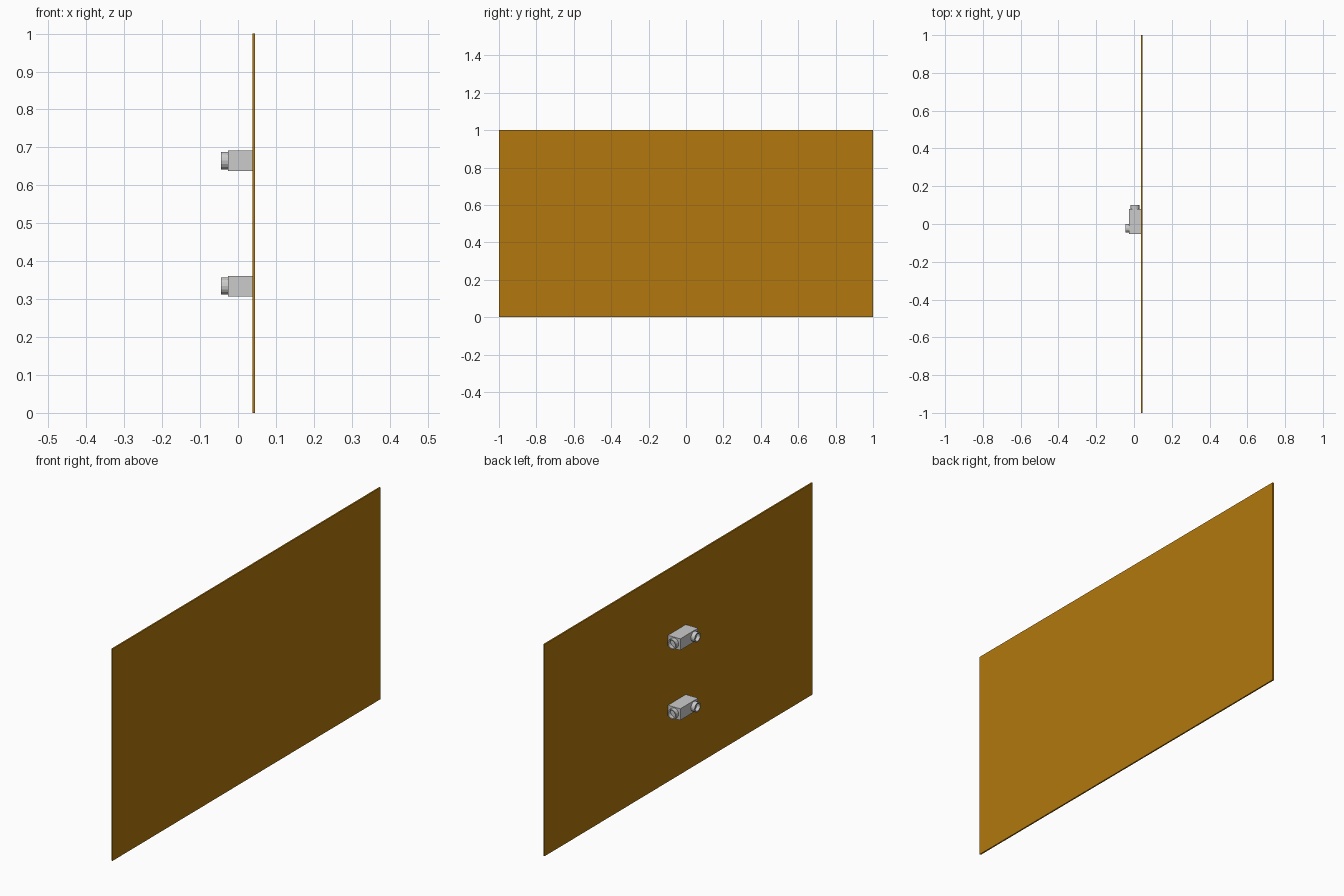
import bpy, bmesh
from mathutils import Matrix, Vector

if "Cube" in bpy.data.objects:
    bpy.data.objects.remove(bpy.data.objects["Cube"])


def finish(bm, name, mat=None):
    bmesh.ops.recalc_face_normals(bm, faces=bm.faces)
    me = bpy.data.meshes.new(name)
    bm.to_mesh(me)
    bm.free()
    ob = bpy.data.objects.new(name, me)
    bpy.context.collection.objects.link(ob)
    if mat:
        me.materials.append(mat)
    return ob


def box(name, lo, hi, mat=None):
    lo, hi = Vector(lo), Vector(hi)
    bm = bmesh.new()
    m = Matrix.Translation((lo + hi) / 2) @ Matrix.Diagonal((*(hi - lo), 1))
    bmesh.ops.create_cube(bm, size=1, matrix=m)
    return finish(bm, name, mat)


def socket(name, base, direction, length, radius, inner, sides=16):
    """Short round stub with a recessed end face, pointing along direction."""
    rot = Vector(direction).to_track_quat('Z', 'Y').to_matrix().to_4x4()
    bm = bmesh.new()
    rings = []
    for r, h in ((radius, 0), (radius, length), (inner, length), (inner, 0.002)):
        ring = bmesh.ops.create_circle(bm, segments=sides, radius=r,
                                       matrix=Matrix.Translation((0, 0, h)))
        rings.append(ring["verts"])
    for a, b in zip(rings, rings[1:]):
        for i in range(sides):
            j = (i + 1) % sides
            bm.faces.new((a[i], a[j], b[j], b[i]))
    bm.faces.new(rings[0])
    bm.faces.new(rings[-1])
    bm.transform(Matrix.Translation(base) @ rot)
    return finish(bm, name)


# Upright board
wood = bpy.data.materials.new("board_orange")
wood.diffuse_color = (0.45, 0.19, 0.004, 1)
wood.use_nodes = True
wood.node_tree.nodes["Principled BSDF"].inputs["Base Color"].default_value = wood.diffuse_color
box("board", (0.038, -1, 0), (0.045, 1, 1), wood)

# Two block fittings on the back of the board, each with two round sockets
for label, z in (("lower", 0.3345), ("upper", 0.665)):
    box(label + "_block", (-0.026, -0.053, z - 0.027), (0.038, 0.08, z + 0.027))
    socket(label + "_face_socket", (-0.026, -0.023, z), (-1, 0, 0), 0.019, 0.023, 0.018)
    socket(label + "_end_socket", (0.005, 0.08, z), (0, 1, 0), 0.02, 0.023, 0.018)
